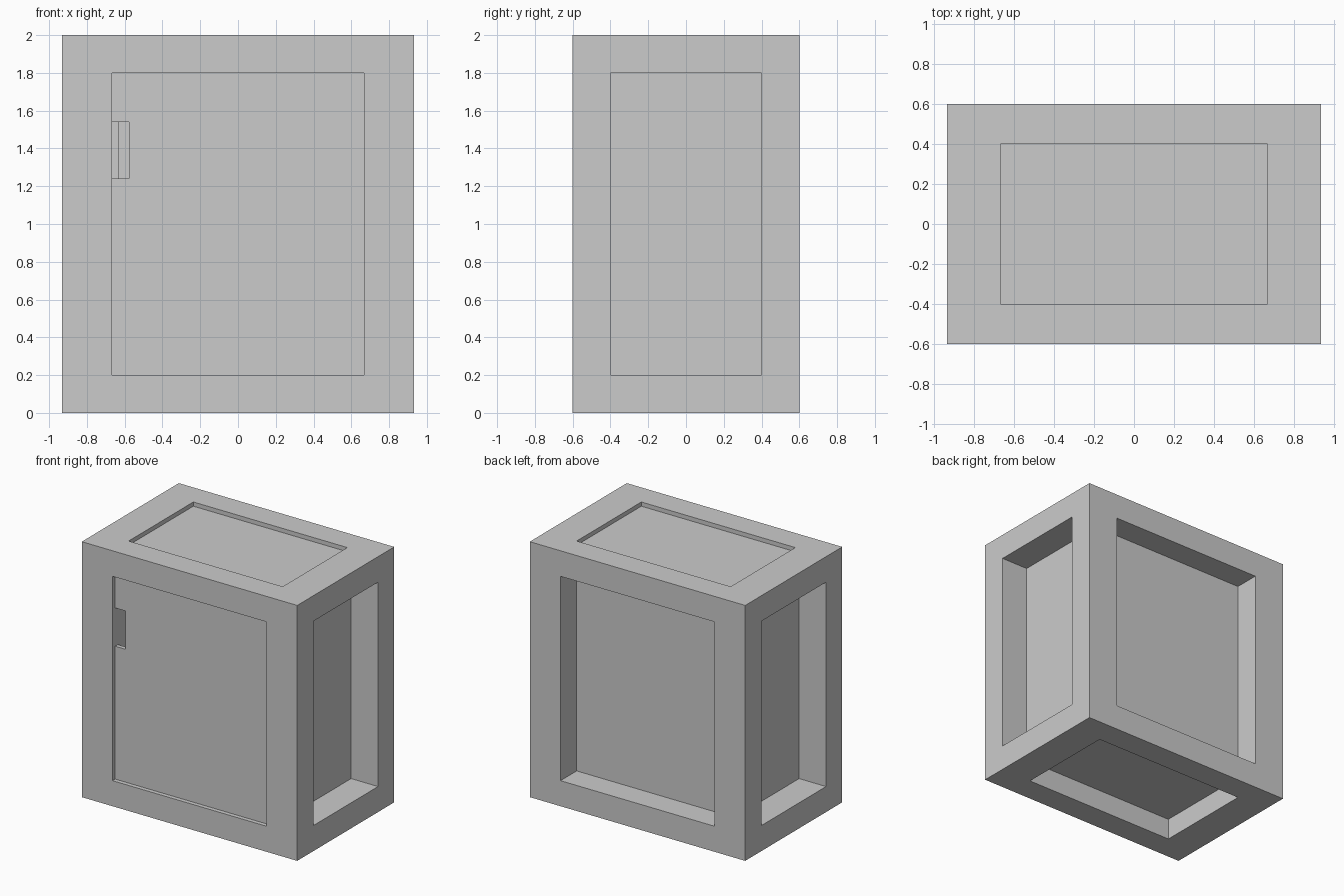
import bpy, bmesh
from mathutils import Matrix, Vector
from itertools import product

if "Cube" in bpy.data.objects:
    bpy.data.objects.remove(bpy.data.objects["Cube"])

grey = bpy.data.materials.new("light_grey")
grey.use_nodes = True
color = (0.6, 0.6, 0.6, 1)
grey.diffuse_color = color
grey.node_tree.nodes["Principled BSDF"].inputs["Base Color"].default_value = color


def finish(name, bm):
    bmesh.ops.recalc_face_normals(bm, faces=bm.faces)
    mesh = bpy.data.meshes.new(name)
    bm.to_mesh(mesh)
    bm.free()
    mesh.materials.append(grey)
    obj = bpy.data.objects.new(name, mesh)
    bpy.context.collection.objects.link(obj)
    return obj


def add_box(bm, lo, hi):
    lo, hi = Vector(lo), Vector(hi)
    matrix = Matrix.Translation((lo + hi) / 2) @ Matrix.Diagonal((*(hi - lo), 1))
    bmesh.ops.create_cube(bm, size=1, matrix=matrix)


def box(name, lo, hi):
    bm = bmesh.new()
    add_box(bm, lo, hi)
    return finish(name, bm)


# Outer size and openings of the cabinet
W, D, H = 0.933, 0.6, 2.0
w, d, z0, z1 = 0.667, 0.4, 0.2, 1.8

# Frame: the corner blocks and twelve beams, joined into one skin
xs, ys, zs = (-W, -w, w, W), (-D, -d, d, D), (0, z0, z1, H)
bm = bmesh.new()
for cell in product(range(3), repeat=3):
    if cell.count(1) < 2:
        i, j, k = cell
        add_box(bm, (xs[i], ys[j], zs[k]), (xs[i + 1], ys[j + 1], zs[k + 1]))
bmesh.ops.remove_doubles(bm, verts=bm.verts, dist=0.001)
shared = {}
for face in bm.faces:
    key = tuple(round(c, 3) for c in face.calc_center_median())
    shared.setdefault(key, []).append(face)
inner = [f for group in shared.values() if len(group) > 1 for f in group]
inner_edges = {e for f in inner for e in f.edges}
bmesh.ops.delete(bm, geom=inner, context="FACES_ONLY")
loose = [e for e in inner_edges if e.is_valid and not e.link_faces]
bmesh.ops.delete(bm, geom=loose, context="EDGES")
finish("frame", bm)

# Recessed panels
t = 0.067
for side, name in ((1, "left_panel"), (-1, "right_panel")):
    a, b = sorted((side * 0.7, side * (0.7 - t)))
    box(name, (a, -d, z0), (b, d, z1))
box("back_panel", (-w, d - t, z0), (w, d, z1))
box("top_panel", (-w, -d, 1.967 - t), (w, d, 1.967))
box("bottom_panel", (-w, -d, 0.167), (w, d, 0.167 + t))

# Door with a finger notch in its right edge
n, n0, n1 = -0.577, 1.24, 1.54
outline = [(-w, z0), (w, z0), (w, z1), (-w, z1),
           (-w, n1), (n, n1), (n, n0), (-w, n0)]
bm = bmesh.new()
front = bm.faces.new([bm.verts.new((x, -0.567, z)) for x, z in outline])
extruded = bmesh.ops.extrude_face_region(bm, geom=[front], use_keep_orig=True)
moved = [v for v in extruded["geom"] if isinstance(v, bmesh.types.BMVert)]
bmesh.ops.translate(bm, verts=moved, vec=(0, 0.033, 0))
finish("door", bm)
